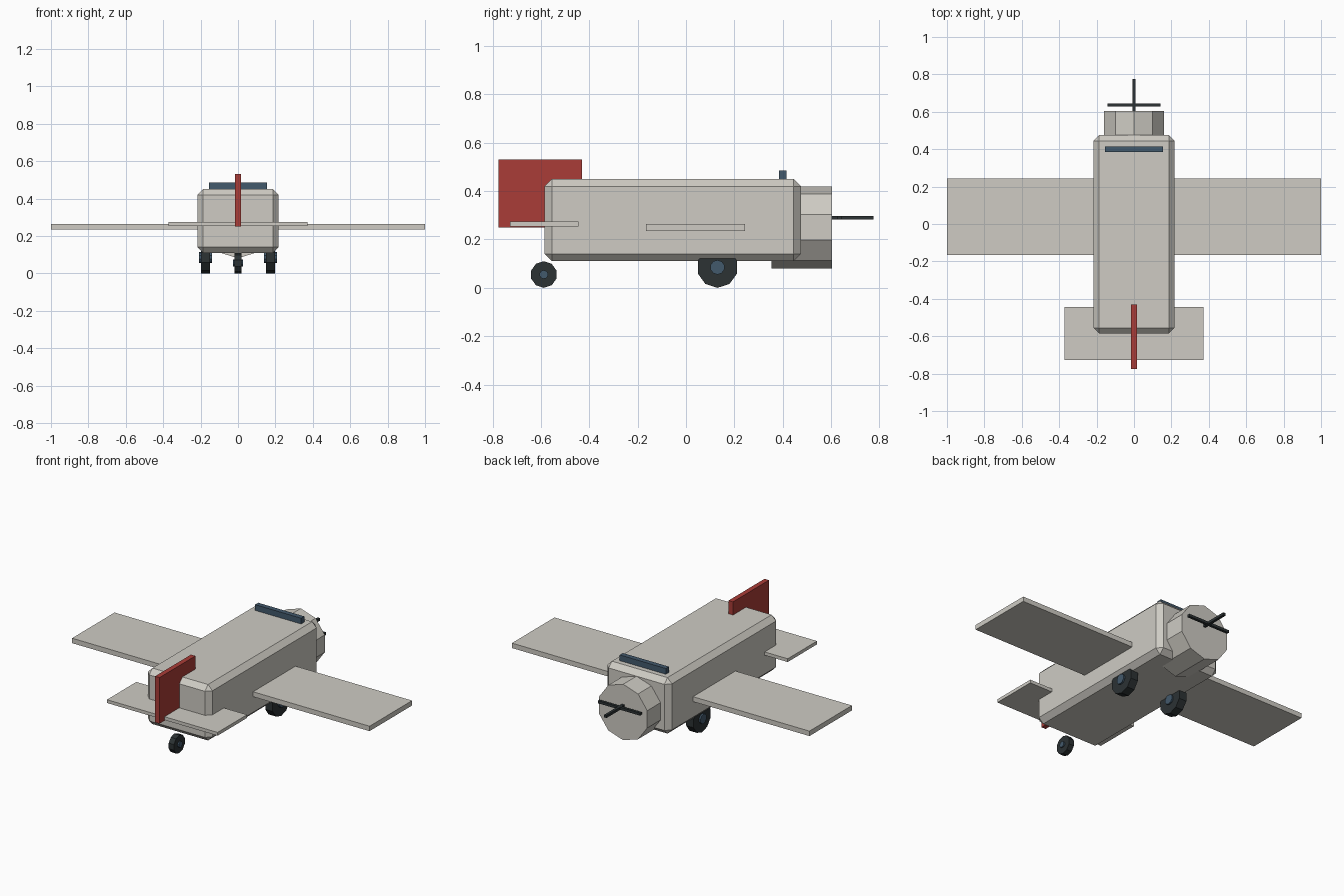
import bpy
import math
from mathutils import Vector

old = bpy.data.objects.get("Cube")
if old:
    bpy.data.objects.remove(old, do_unlink=True)


def material(name, r, g, b):
    m = bpy.data.materials.new(name)
    m.diffuse_color = (r, g, b, 1)
    m.use_nodes = True
    m.node_tree.nodes["Principled BSDF"].inputs["Base Color"].default_value = (r, g, b, 1)
    return m


CREAM = material("pale_grey", 0.62, 0.60, 0.55)
RED = material("fin_red", 0.40, 0.045, 0.038)
BLUE = material("slate_blue", 0.055, 0.10, 0.15)
BLACK = material("rubber_black", 0.025, 0.032, 0.034)


def box(name, low, high, mat, bevel=0):
    """Box between two opposite corners, with optional chamfered edges."""
    low, high = Vector(low), Vector(high)
    bpy.ops.mesh.primitive_cube_add(size=1, location=(low + high) / 2)
    ob = bpy.context.object
    ob.name = name
    ob.scale = high - low
    bpy.ops.object.transform_apply(location=False, rotation=False, scale=True)
    ob.data.materials.append(mat)
    if bevel:
        mod = ob.modifiers.new("chamfer", 'BEVEL')
        mod.width = bevel
        mod.segments = 1
    return ob


def drum(name, radius, length, centre, axis, mat):
    """Ten-sided cylinder along x or y, with a corner at the top and bottom."""
    if axis == 'X':
        turn = (math.pi / 2, 0, math.pi / 2)
    else:
        turn = (math.pi / 2, 0, 0)
    bpy.ops.mesh.primitive_cylinder_add(vertices=10, radius=radius, depth=length,
                                        location=centre, rotation=turn)
    ob = bpy.context.object
    ob.name = name
    ob.data.materials.append(mat)
    return ob


def wheel(name, x, y, radius, hub_radius, width, hub_width):
    drum(name + "_tyre", radius, width, (x, y, radius), 'X', BLACK)
    drum(name + "_hub", hub_radius, hub_width, (x, y, radius), 'X', BLUE)


# Body and engine cowling
box("fuselage", (-0.217, -0.585, 0.11), (0.217, 0.475, 0.45), CREAM, 0.03)
drum("engine_cowling", 0.17, 0.25, (0, 0.478, 0.25), 'Y', CREAM)
box("windscreen", (-0.155, 0.385, 0.44), (0.155, 0.415, 0.485), BLUE)

# Flying surfaces
box("wing", (-1, -0.165, 0.235), (1, 0.243, 0.265), CREAM)
box("tailplane", (-0.372, -0.727, 0.254), (0.372, -0.445, 0.274), CREAM)
box("tail_fin", (-0.015, -0.775, 0.25), (0.015, -0.43, 0.53), RED)

# Propeller blades
box("propeller_blade_across", (-0.142, 0.627, 0.282), (0.142, 0.643, 0.298), BLACK)
box("propeller_blade_along", (-0.008, 0.495, 0.282), (0.008, 0.775, 0.298), BLACK)

# Landing gear
for side, x in (("left", 0.174), ("right", -0.174)):
    wheel(side + "_main_wheel", x, 0.13, 0.085, 0.03, 0.05, 0.07)
wheel("tail_wheel", 0, -0.588, 0.055, 0.018, 0.035, 0.053)
